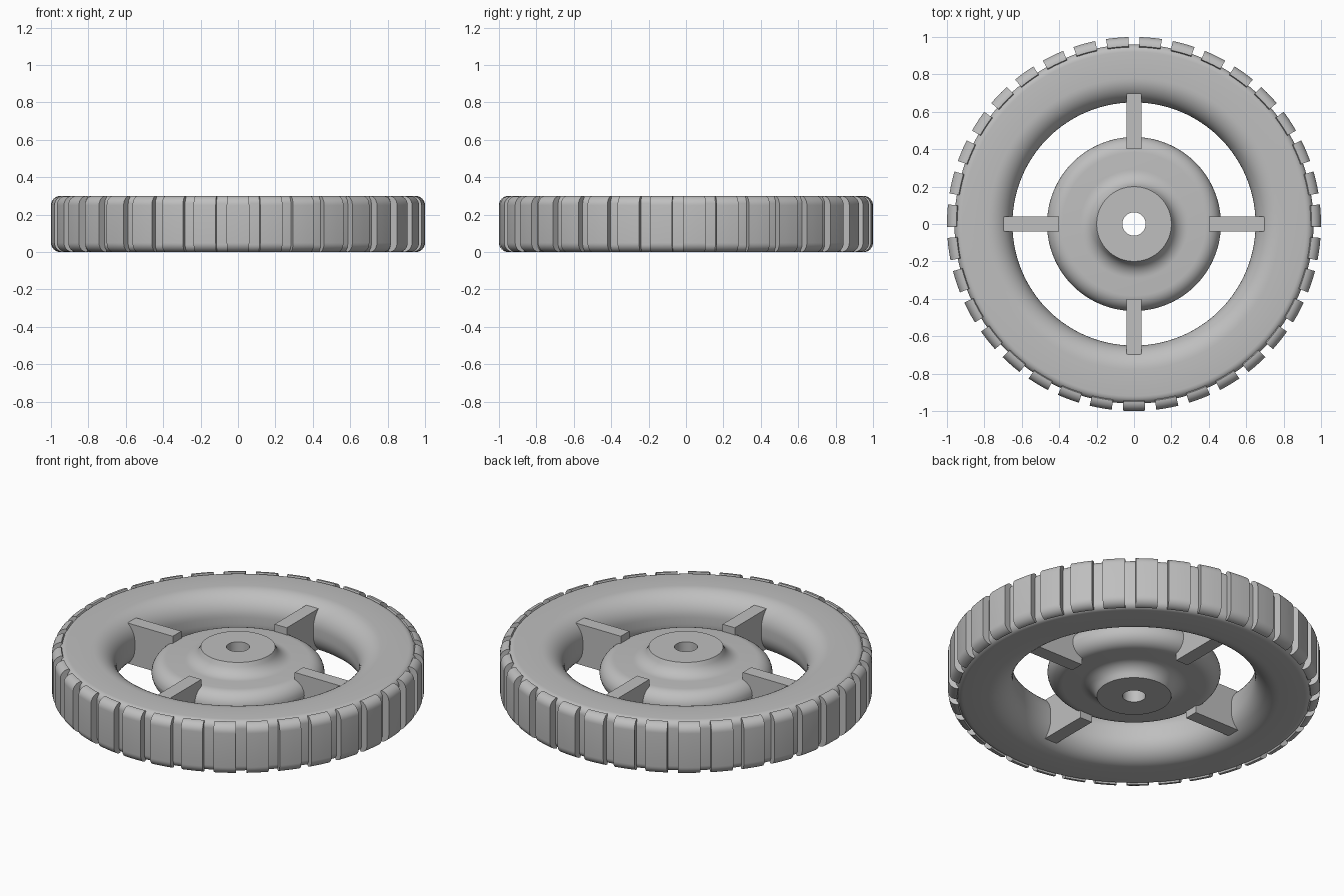
import bpy, bmesh
from math import pi, cos, sin, radians, tau

if "Cube" in bpy.data.objects:
    bpy.data.objects.remove(bpy.data.objects["Cube"], do_unlink=True)

HEIGHT = 0.3
TREADS = 35

grey = bpy.data.materials.new("plain grey")
grey.use_nodes = True
color = (0.52, 0.52, 0.52, 1)
grey.diffuse_color = color
bsdf = next(n for n in grey.node_tree.nodes if n.type == "BSDF_PRINCIPLED")
bsdf.inputs["Base Color"].default_value = color


def arc(r, z, radius, start, end, steps=8):
    """Points on a rounded corner, angles in degrees."""
    angles = [radians(start + (end - start) * i / steps) for i in range(steps + 1)]
    return [(r + radius * cos(a), z + radius * sin(a)) for a in angles]


def mirrored(upper):
    """Close a profile by mirroring its upper half about mid height."""
    return upper + [(r, HEIGHT - z) for r, z in reversed(upper)]


def sweep(bm, profile, start, angle, steps):
    """Revolve a closed profile about z, capping partial sweeps."""
    full = abs(angle - tau) < 1e-6
    rings = []
    for i in range(steps if full else steps + 1):
        a = start + angle * i / steps
        rings.append([bm.verts.new((r * cos(a), r * sin(a), z)) for r, z in profile])
    n = len(profile)
    for i in range(steps):
        a, b = rings[i], rings[(i + 1) % len(rings)]
        for j in range(n):
            k = (j + 1) % n
            bm.faces.new((a[j], b[j], b[k], a[k]))
    if not full:
        bm.faces.new(rings[0])
        bm.faces.new(list(reversed(rings[-1])))


def finish(name, bm):
    bmesh.ops.recalc_face_normals(bm, faces=bm.faces)
    mesh = bpy.data.meshes.new(name)
    bm.to_mesh(mesh)
    bm.free()
    mesh.materials.append(grey)
    obj = bpy.data.objects.new(name, mesh)
    bpy.context.collection.objects.link(obj)
    bpy.ops.object.select_all(action="DESELECT")
    obj.select_set(True)
    bpy.context.view_layer.objects.active = obj
    bpy.ops.object.shade_smooth_by_angle(angle=radians(35))
    return obj


# Tyre ring with a deeply rounded inner edge
bm = bmesh.new()
tyre = mirrored(arc(0.78, 0.17, 0.13, 180, 90, 12) + arc(0.92, 0.26, 0.04, 90, 0, 6))
sweep(bm, tyre, 0, tau, 140)
finish("tyre_ring", bm)

# Raised tread blocks, the first centred on the front
bm = bmesh.new()
block = mirrored([(0.9, 0.2)] + arc(0.95, 0.25, 0.05, 90, 0))
width = radians(6.9)
for i in range(TREADS):
    sweep(bm, block, -pi / 2 + tau * i / TREADS - width / 2, width, 3)
finish("tread_blocks", bm)

# Hub with a flared boss and an axle bore
bm = bmesh.new()
hub = mirrored([(0.062, HEIGHT), (0.2, HEIGHT)]
               + arc(0.29, 0.32, 0.09, 200, 270, 8)
               + arc(0.383, 0.148, 0.082, 90, 0, 8))
sweep(bm, hub, 0, tau, 96)
finish("hub", bm)

# Four flat spokes
for i, side in enumerate(("left", "back", "right", "front")):
    bm = bmesh.new()
    bmesh.ops.create_cube(bm, size=1)
    for v in bm.verts:
        v.co = (0.56 + v.co.x * 0.32, v.co.y * 0.08, 0.15 + v.co.z * 0.24)
    finish(side + "_spoke", bm).rotation_euler.z = i * pi / 2
